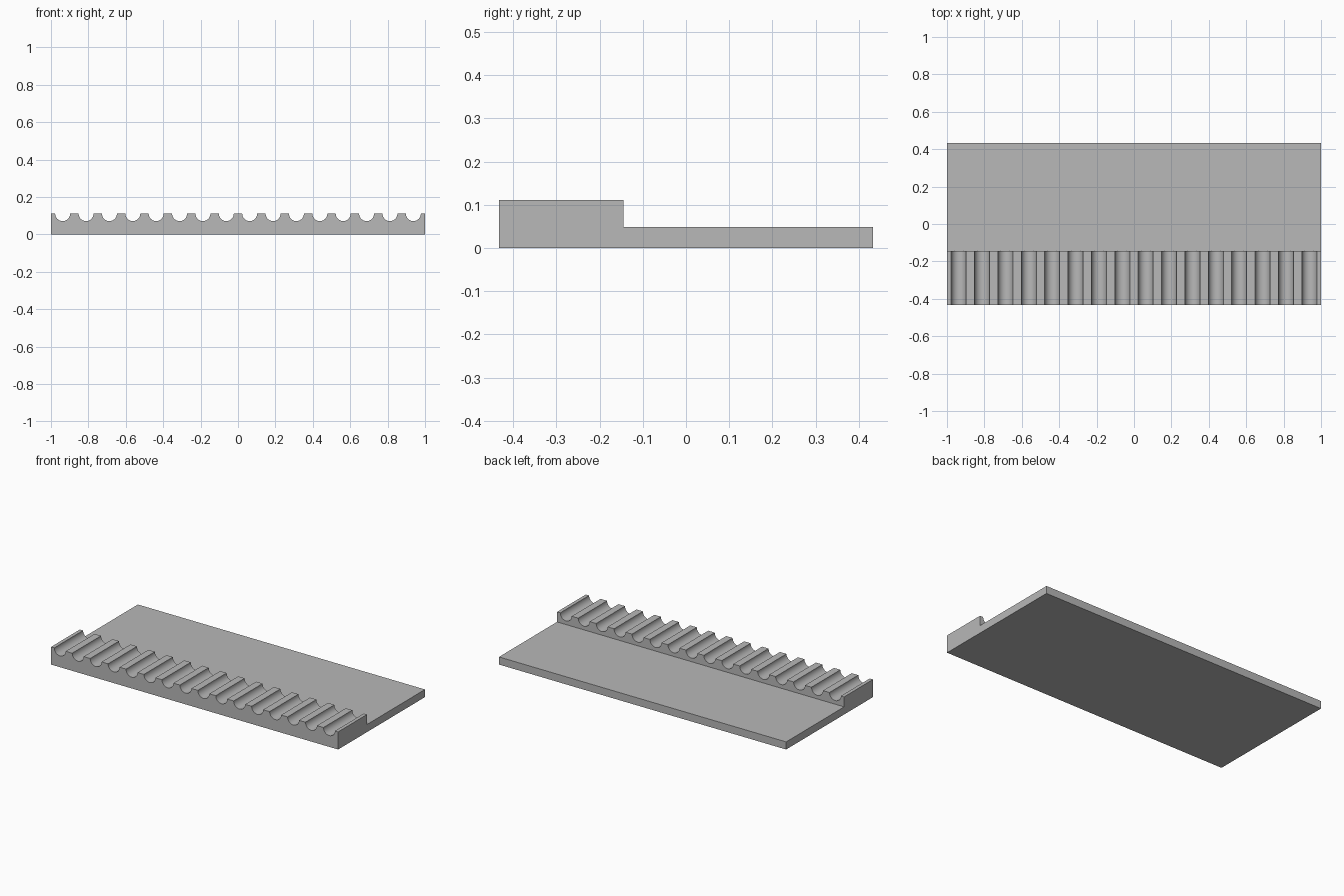
import bpy, bmesh, math
from mathutils import Vector

cube = bpy.data.objects.get("Cube")
if cube:
    bpy.data.objects.remove(cube, do_unlink=True)

HALF_X, HALF_Y = 1.0, 0.432
STEP_Y = -0.145
PLATE_Z, RACK_Z = 0.048, 0.111
GROOVES, RADIUS, SEGMENTS = 16, 0.04, 20
PITCH = 2 * HALF_X / GROOVES

grey = bpy.data.materials.new("plain grey")
grey.use_nodes = True
colour = (0.48, 0.48, 0.48, 1)
grey.diffuse_color = colour
grey.node_tree.nodes["Principled BSDF"].inputs["Base Color"].default_value = colour

# Rack profile: flat base with a row of half-round grooves along the top
profile = [(HALF_X, 0), (-HALF_X, 0), (-HALF_X, RACK_Z)]
for i in range(GROOVES):
    centre = -HALF_X + PITCH * (i + 0.5)
    for s in range(SEGMENTS + 1):
        a = math.pi * (1 + s / SEGMENTS)
        profile.append((centre + RADIUS * math.cos(a), RACK_Z + RADIUS * math.sin(a)))
profile.append((HALF_X, RACK_Z))

# Extrude the rack from the front edge back to the step
bm = bmesh.new()
face = bm.faces.new([bm.verts.new((x, -HALF_Y, z)) for x, z in profile])
made = bmesh.ops.extrude_face_region(bm, geom=[face], use_keep_orig=True)["geom"]
verts = [g for g in made if isinstance(g, bmesh.types.BMVert)]
bmesh.ops.translate(bm, verts=verts, vec=(0, STEP_Y + HALF_Y, 0))
bmesh.ops.recalc_face_normals(bm, faces=bm.faces)

# Split at plate height and pull the lower back face out into the plate
bmesh.ops.bisect_plane(bm, geom=bm.verts[:] + bm.edges[:] + bm.faces[:],
                       plane_co=(0, 0, PLATE_Z), plane_no=(0, 0, 1))
bm.normal_update()
back = [f for f in bm.faces
        if f.normal.y > 0.9 and max(v.co.z for v in f.verts) < PLATE_Z + 0.001]
made = bmesh.ops.extrude_discrete_faces(bm, faces=back)["faces"]
for v in {v for f in made for v in f.verts}:
    v.co += Vector((0, HALF_Y - STEP_Y, 0))

# Weld and merge the coplanar faces
bmesh.ops.remove_doubles(bm, verts=bm.verts, dist=0.0001)
bmesh.ops.dissolve_limit(bm, angle_limit=math.radians(1), verts=bm.verts, edges=bm.edges)
bmesh.ops.recalc_face_normals(bm, faces=bm.faces)

mesh = bpy.data.meshes.new("grooved_rack_plate")
bm.to_mesh(mesh)
bm.free()
mesh.materials.append(grey)
rack = bpy.data.objects.new("grooved_rack_plate", mesh)
bpy.context.collection.objects.link(rack)

# Smooth grooves with sharp rims
bpy.ops.object.select_all(action="DESELECT")
rack.select_set(True)
bpy.context.view_layer.objects.active = rack
bpy.ops.object.shade_smooth_by_angle(angle=math.radians(30))
